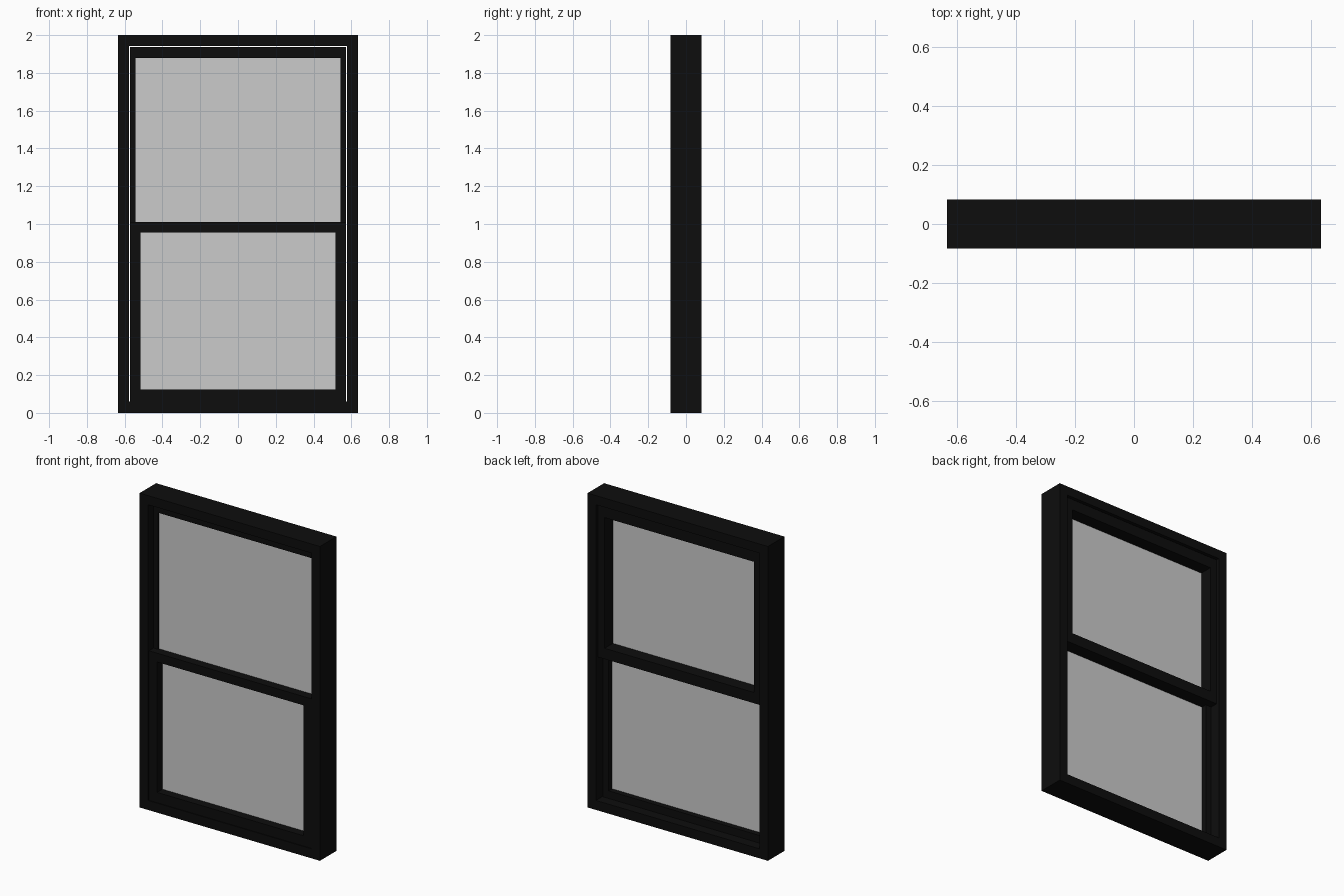
import bpy, bmesh

if "Cube" in bpy.data.objects:
    bpy.data.objects.remove(bpy.data.objects["Cube"])

black = bpy.data.materials.new("black_paint")
black.diffuse_color = (0.004, 0.004, 0.004, 1)
black.use_nodes = True
black.node_tree.nodes["Principled BSDF"].inputs["Base Color"].default_value = black.diffuse_color


def finish(bm, name, mat=None):
    bmesh.ops.recalc_face_normals(bm, faces=bm.faces)
    me = bpy.data.meshes.new(name)
    bm.to_mesh(me)
    bm.free()
    ob = bpy.data.objects.new(name, me)
    bpy.context.collection.objects.link(ob)
    if mat:
        me.materials.append(mat)
    return ob


def border(name, loops):
    """Closed rectangular border; each loop is (half width, bottom, top, y)."""
    bm = bmesh.new()
    rings = [[bm.verts.new((x, y, z)) for x, z in
              ((-w, z0), (w, z0), (w, z1), (-w, z1))]
             for w, z0, z1, y in loops]
    for a, b in zip(rings, rings[1:] + rings[:1]):
        for i in range(4):
            j = (i + 1) % 4
            bm.faces.new((a[i], a[j], b[j], b[i]))
    return finish(bm, name, black)


def sash(name, outer, front, back, y0, step, y1):
    """Sash with a rebate: the opening changes size at the step depth."""
    return border(name, [(*outer, y0), (*front, y0), (*front, step),
                         (*back, step), (*back, y1), (*outer, y1)])


def pane(name, w, z0, z1, y, t=0.006):
    bm = bmesh.new()
    bmesh.ops.create_cube(bm, size=1)
    for v in bm.verts:
        v.co = (v.co.x * 2 * w, y + v.co.y * t, (z0 + z1) / 2 + v.co.z * (z1 - z0))
    return finish(bm, name)


# Fixed outer frame
D = 0.083
full, hole = (0.635, 0, 2), (0.577, 0.06, 1.942)
border("outer_frame", [(*full, -D), (*hole, -D), (*hole, D), (*full, D)])

# Lower sash in front, upper sash behind, each with a small side clearance
sash("lower_sash", (0.573, 0.06, 1.011), (0.516, 0.125, 0.955),
     (0.532, 0.108, 0.970), -0.077, -0.020, 0.018)
sash("upper_sash", (0.573, 0.968, 1.937), (0.542, 1.008, 1.88),
     (0.526, 1.036, 1.868), -0.030, -0.015, 0.068)

# Glass panes
pane("lower_glass", 0.534, 0.106, 0.972, -0.020)
pane("upper_glass", 0.544, 1.006, 1.882, -0.018)
